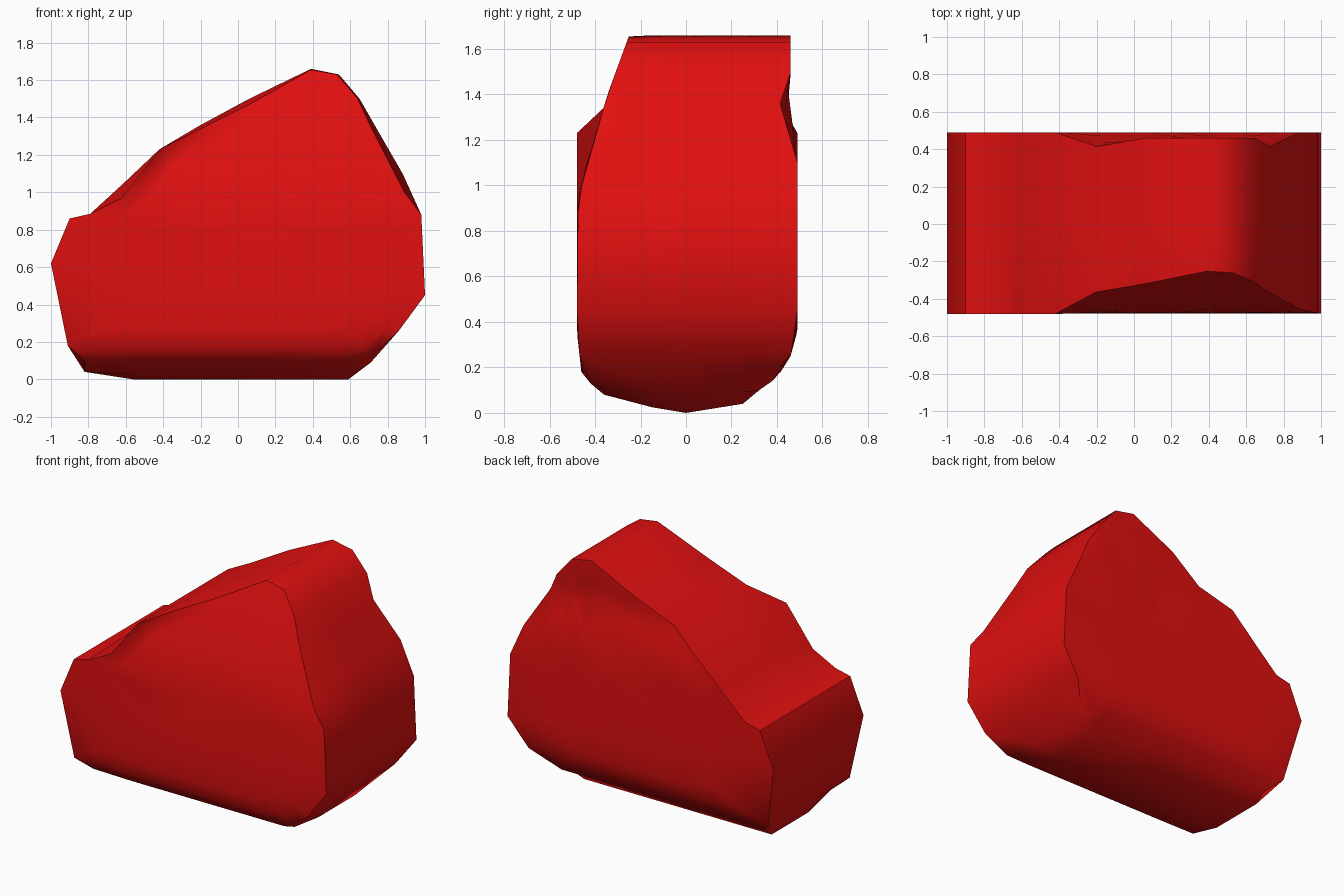
import bpy, bmesh

if "Cube" in bpy.data.objects:
    bpy.data.objects.remove(bpy.data.objects["Cube"])

# Outline (x, z) of the boulder through its middle, and along its front rim
MID = [(-1, .62), (-.9, .86), (-.79, .885), (-.61, 1.05), (-.42, 1.23), (-.2, 1.36),
       (.06, 1.5), (.39, 1.66), (.54, 1.63), (.65, 1.5), (.73, 1.36), (.88, 1.1),
       (.98, .88), (1, .45), (.86, .26), (.71, .09), (.59, 0), (0, 0), (-.56, 0),
       (-.82, .04), (-.91, .18)]
FRONT = [(-1, .62), (-.9, .86), (-.79, .885), (-.62, .97), (-.42, 1.23), (-.2, 1.34),
         (.06, 1.47), (.39, 1.655), (.53, 1.63), (.64, 1.5), (.71, 1.35), (.89, 1.0),
         (.98, .88), (1, .45), (.86, .26), (.72, .13), (.6, .08), (0, .08), (-.56, .08),
         (-.82, .1), (-.91, .18)]

# Depth of the front and back surfaces, as (z, y)
FRONT_Y = [(0, -.2), (.08, -.36), (.13, -.42), (.18, -.46), (.36, -.48), (.9, -.475),
           (1.05, -.45), (1.4, -.345), (1.66, -.25)]
BACK_Y = [(.04, .25), (.08, .29), (.13, .37), (.17, .41), (.25, .46), (.36, .49),
          (1.23, .49), (1.35, .41), (1.48, .46), (1.66, .46)]
CENTRE = (.1, .7)


def depth(table, z):
    for (a, ya), (b, yb) in zip(table, table[1:]):
        if z <= b:
            t = max(0, (z - a) / (b - a))
            return ya + (yb - ya) * t
    return table[-1][1]


def shrink(p, s):
    return tuple(c + (v - c) * s for v, c in zip(p, CENTRE))


def front_y(x, z):
    return -.48 if x < -.4 and z > .36 else depth(FRONT_Y, z)


def lift(p, floor):
    return (p[0], max(p[1], floor))


bm = bmesh.new()
rings = []


def add_ring(points):
    rings.append([bm.verts.new(p) for p in points])


# Front face rings, growing out to the rim
for s in (.25, .5, .7, .85, .93, 1):
    add_ring([(x, front_y(x, z), z) for x, z in (shrink(p, s) for p in FRONT)])

# Rings around the body, with a gently rounded underside
back = [lift(p, .1) for p in MID]
for y, floor in ((-.15, .025), (0, 0), (.25, .04)):
    add_ring([(p[0], y, max(p[1], floor)) for p in MID])

# Back face rings, closing in from the rim
for s in (1, .93, .85, .75, .6, .3):
    add_ring([(x, depth(BACK_Y, z), z) for x, z in (shrink(p, s) for p in back)])

# Skin the rings and close both ends
for a, b in zip(rings, rings[1:]):
    for i in range(len(a)):
        j = (i + 1) % len(a)
        bm.faces.new((a[i], a[j], b[j], b[i]))
bm.faces.new(rings[0])
bm.faces.new(rings[-1])
bmesh.ops.recalc_face_normals(bm, faces=bm.faces)

mesh = bpy.data.meshes.new("boulder")
bm.to_mesh(mesh)
bm.free()
boulder = bpy.data.objects.new("boulder", mesh)
bpy.context.collection.objects.link(boulder)

# Red finish and smooth shading with sharp rims
red = bpy.data.materials.new("red")
red.diffuse_color = (.75, .005, .005, 1)
red.use_nodes = True
red.node_tree.nodes["Principled BSDF"].inputs["Base Color"].default_value = red.diffuse_color
mesh.materials.append(red)
bpy.context.view_layer.objects.active = boulder
boulder.select_set(True)
bpy.ops.object.shade_smooth_by_angle(angle=.8)
